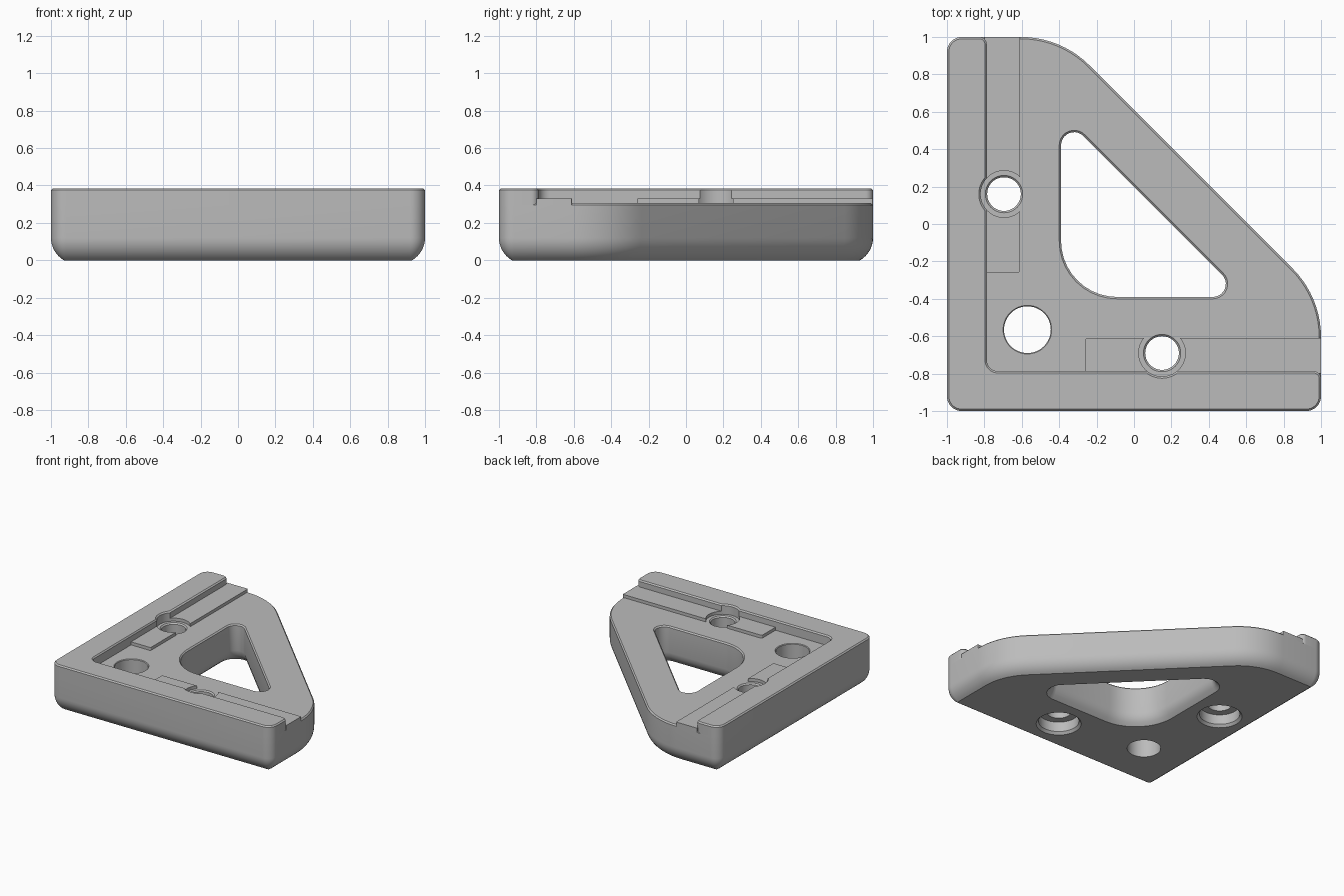
import bpy, bmesh, math
from mathutils import Vector, Matrix

if "Cube" in bpy.data.objects:
    bpy.data.objects.remove(bpy.data.objects["Cube"])

FLOOR, STRIP, TOP = 0.305, 0.33, 0.385
CH = 0.01            # small edge chamfer
SEG = 10

grey = bpy.data.materials.new("plain grey")
grey.use_nodes = True
grey.diffuse_color = (0.5, 0.5, 0.5, 1)
grey.node_tree.nodes["Principled BSDF"].inputs["Base Color"].default_value = (0.5, 0.5, 0.5, 1)


def outline(corners, inset=0.0):
    """Counter-clockwise polygon of (x, y, radius) with rounded corners, inset."""
    pts = []
    for i, (x, y, r) in enumerate(corners):
        v = Vector((x, y))
        before = (v - Vector(corners[i - 1][:2])).normalized()
        after = (Vector(corners[(i + 1) % len(corners)][:2]) - v).normalized()
        n1, n2 = Vector((-before.y, before.x)), Vector((-after.y, after.x))
        turn = math.atan2(n1.x * n2.y - n1.y * n2.x, n1.dot(n2))
        s = math.copysign(r, turn)
        centre = v + (n1 + n2) / (1 + n1.dot(n2)) * s
        for k in range(SEG + 1):
            pts.append(centre - Matrix.Rotation(turn * k / SEG, 2) @ n1 * (s - inset))
    return pts


def circle(centre, r, n=48):
    return [Vector((centre[0] + r * math.cos(math.tau * k / n),
                    centre[1] + r * math.sin(math.tau * k / n))) for k in range(n)]


def loft(bm, levels):
    """Closed solid through a stack of (outline, height) levels."""
    rings = [[bm.verts.new((p.x, p.y, z)) for p in pts] for pts, z in levels]
    n = len(rings[0])
    for a, b in zip(rings, rings[1:]):
        for k in range(n):
            bm.faces.new((a[k], a[(k + 1) % n], b[(k + 1) % n], b[k]))
    bm.faces.new(rings[0][::-1])
    bm.faces.new(rings[-1])


def make(name, *stacks):
    bm = bmesh.new()
    for levels in stacks:
        loft(bm, levels)
    bmesh.ops.recalc_face_normals(bm, faces=bm.faces)
    mesh = bpy.data.meshes.new(name)
    bm.to_mesh(mesh)
    bm.free()
    mesh.materials.append(grey)
    ob = bpy.data.objects.new(name, mesh)
    bpy.context.collection.objects.link(ob)
    return ob


def activate(ob):
    bpy.ops.object.select_all(action='DESELECT')
    ob.select_set(True)
    bpy.context.view_layer.objects.active = ob


def cut(ob, cutter):
    mod = ob.modifiers.new("cut", 'BOOLEAN')
    mod.operation, mod.solver, mod.object = 'DIFFERENCE', 'EXACT', cutter
    activate(ob)
    bpy.ops.object.modifier_apply(modifier=mod.name)


def stack(corners, profile):
    return [(outline(corners, inset), z) for inset, z in profile]


# Base plate: rounded underside, thin chamfer on top
D = 0.61             # the slanted side runs along x + y = D
plate = [(-1, -1, .08), (1, -1, .08), (1, D - 1, .52), (D - 1, 1, .52), (-1, 1, .08)]
R, ARC = 0.138, math.radians(60)
under = [(R * (1 - math.cos(ARC * (1 - k / 8))), .12 - R * math.sin(ARC * (1 - k / 8)))
         for k in range(9)]
under[0] = (under[0][0], 0)
base = make("base_plate", stack(plate, under + [(0, FLOOR - CH), (CH, FLOOR)]))

# Raised L-shaped fence along two sides
W = -0.787
fence = [(-1, -1, .08), (1, -1, .08), (1, W, .04), (W, W, .06), (W, 1, .04), (-1, 1, .08)]
rim = make("raised_fence", stack(fence, [(0, FLOOR - CH), (0, TOP - CH), (CH, TOP)]))

# Low strips beside the fence, the second mirrored across the diagonal
strip = [(-.8, -.26, .01), (-.61, -.26, .01), (-.61, 1, .004), (-.8, 1, .004)]
swapped = [(y, x, r) for x, y, r in reversed(strip)]
strips = [make(name, stack(shape, [(0, FLOOR - CH), (0, STRIP)]))
          for name, shape in (("left_strip", strip), ("front_strip", swapped))]

# Cutters: bolt holes with counterbores below, corner hole, triangular window
bolts = [(-.695, .16), (.15, -.69)]


def turned(centre, profile):
    return [(circle(centre, r), z) for r, z in profile]


bolt_profile = [(.185, -.02), (.15, .02), (.15, .1), (.09, .1), (.09, FLOOR - CH), (.11, FLOOR + CH)]
corner_profile = [(.125, -.02), (.125, FLOOR - .005), (.14, FLOOR + CH)]
window = [(-.39, -.39, .3), (.59, -.39, .07), (-.39, .59, .07)]
window_profile = [(-.07, -.015), (-.05, 0), (-.025, .025), (-.008, .055), (0, .09),
                  (0, FLOOR - CH), (-.02, FLOOR + CH)]
holes = make("hole_cutter", *[turned(c, bolt_profile) for c in bolts],
             turned((-.57, -.565), corner_profile), stack(window, window_profile))
notches = make("notch_cutter", *[turned(c, [(.125, .2), (.125, TOP - CH), (.145, TOP + CH)])
                                 for c in bolts])
cut(base, holes)
for part in [rim] + strips:
    cut(part, notches)
for cutter in (holes, notches):
    bpy.data.objects.remove(cutter)

# Smooth curved walls, crisp edges
for part in [base, rim] + strips:
    activate(part)
    bpy.ops.object.shade_smooth_by_angle(angle=math.radians(30))
